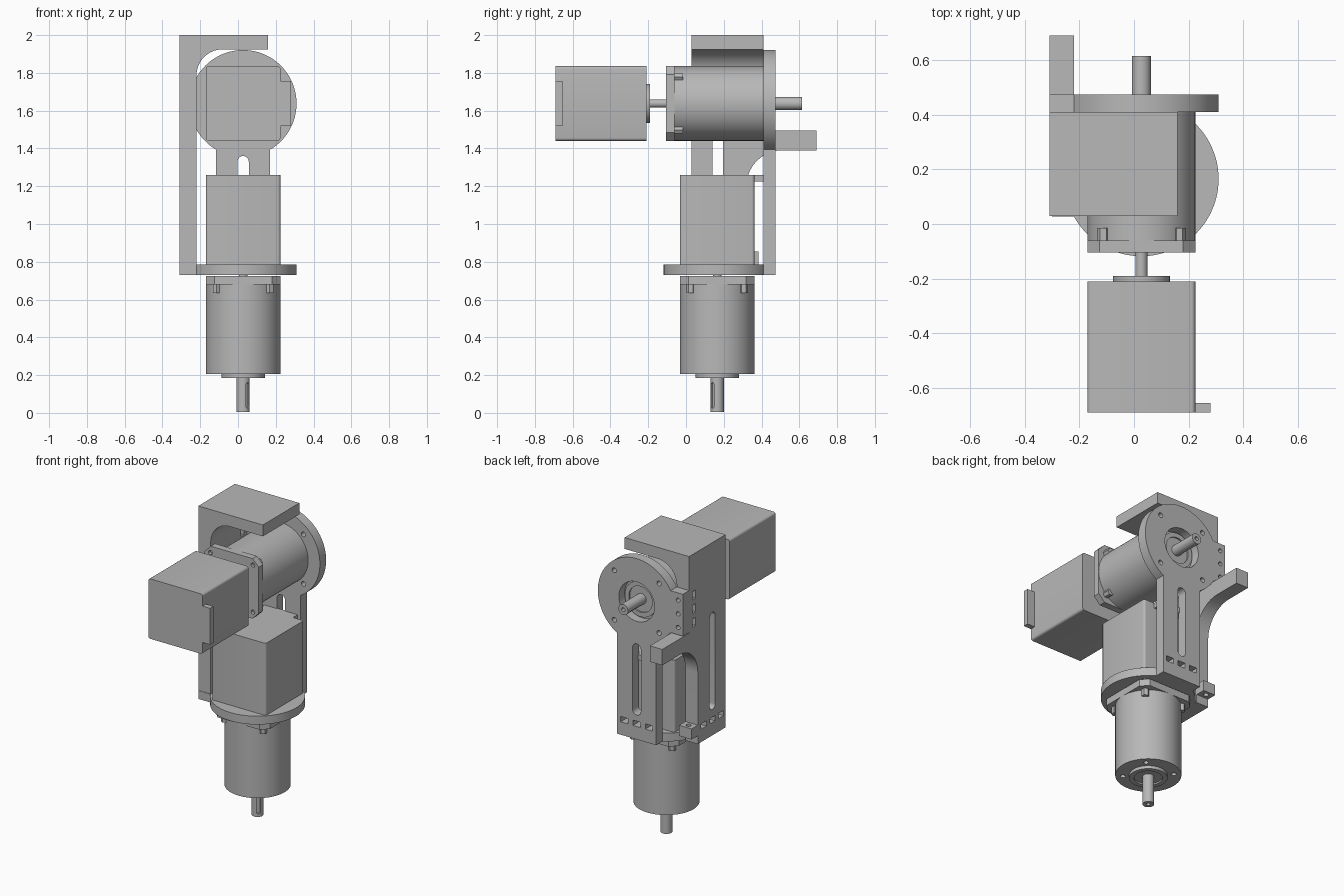
import bpy, bmesh
from math import cos, sin, radians, degrees, acos, asin
from mathutils import Vector

if "Cube" in bpy.data.objects:
    bpy.data.objects.remove(bpy.data.objects["Cube"])

# One plain grey for everything
GREY = (0.48, 0.48, 0.48, 1)
metal = bpy.data.materials.new("plain grey metal")
metal.use_nodes = True
metal.diffuse_color = GREY
metal.node_tree.nodes["Principled BSDF"].inputs["Base Color"].default_value = GREY


# 2D profiles
def arc(u, v, r, a0=0, a1=360, n=64):
    full = abs(a1 - a0) == 360
    steps = n if full else n + 1
    return [(u + r * cos(radians(a0 + (a1 - a0) * i / n)),
             v + r * sin(radians(a0 + (a1 - a0) * i / n))) for i in range(steps)]


def rect(u0, u1, v0, v1):
    return [(u0, v0), (u1, v0), (u1, v1), (u0, v1)]


def soft_square(h, r, n):
    c = h - r
    return [p for k, (su, sv) in enumerate([(1, 1), (-1, 1), (-1, -1), (1, -1)])
            for p in arc(su * c, sv * c, r, 90 * k, 90 * k + 90, n)]


def slot(u, v0, v1, r):
    return arc(u, v1 - r, r, 0, 180, 16) + arc(u, v0 + r, r, 180, 360, 16)


# Planes: profile (u, v) pushed along w
def xz(u, v, w): return Vector((u, w, v))
def yz(u, v, w): return Vector((w, u, v))
def xy(u, v, w): return Vector((u, v, w))


def solid(name, place, pieces):
    """pieces: list of (profile, w0, w1)"""
    bm = bmesh.new()
    for pts, w0, w1 in pieces:
        low = [bm.verts.new(place(u, v, w0)) for u, v in pts]
        high = [bm.verts.new(place(u, v, w1)) for u, v in pts]
        bm.faces.new(low)
        bm.faces.new(high[::-1])
        for i in range(len(pts)):
            j = (i + 1) % len(pts)
            bm.faces.new((low[i], high[i], high[j], low[j]))
    bmesh.ops.recalc_face_normals(bm, faces=bm.faces)
    mesh = bpy.data.meshes.new(name)
    bm.to_mesh(mesh)
    bm.free()
    mesh.materials.append(metal)
    ob = bpy.data.objects.new(name, mesh)
    bpy.context.collection.objects.link(ob)
    return ob


def activate(ob):
    bpy.ops.object.select_all(action='DESELECT')
    ob.select_set(True)
    bpy.context.view_layer.objects.active = ob


def part(name, place, pieces, cuts=()):
    ob = solid(name, place, pieces)
    for plane, shapes in cuts:
        cutter = solid(name + "_cutter", plane, shapes)
        cutter.hide_render = True
        mod = ob.modifiers.new("cut", 'BOOLEAN')
        mod.operation = 'DIFFERENCE'
        mod.solver = 'EXACT'
        mod.object = cutter
        activate(ob)
        bpy.ops.object.modifier_apply(modifier=mod.name)
        bpy.data.objects.remove(cutter)
    activate(ob)
    bpy.ops.object.shade_smooth_by_angle(angle=radians(30))
    return ob


def corners(d):
    return [(a, b) for a in (-d, d) for b in (-d, d)]


CX, CY, CZ = 0.027, 0.165, 1.638    # drive axes
HALF = 0.1975                       # drive half width
R = 0.283                           # mounting disc radius
TAB, NECK = 0.138, 0.1425           # half widths of tab and neck


# Motor and gearbox along w, cable side towards +u
def drive(label, place, motor_end):
    m0 = motor_end - 0.48
    part(label + "_motor", place, [(soft_square(HALF, 0.015, 4), m0, motor_end)])
    part(label + "_connector", place, [(rect(HALF - 0.01, 0.253, -0.12, 0.12), m0, m0 + 0.035)])
    part(label + "_motor_boss", place, [(arc(0, 0, 0.104), motor_end, motor_end + 0.02)])
    part(label + "_motor_shaft", place, [(arc(0, 0, 0.022, n=32), motor_end, 0.01)])
    part(label + "_gearbox_flange", place, [(soft_square(HALF, 0.045, 1), 0, 0.045)],
         [(place, [(arc(u, v, 0.014, n=16), -0.02, 0.02) for u, v in corners(0.155)])])
    part(label + "_flange_bolts", place,
         [(arc(u, v, 0.023, n=6), 0.04, 0.09) for u, v in corners(0.14)])
    part(label + "_gearbox", place, [(arc(0, 0, HALF, n=96), 0.045, 0.52)],
         [(place, [(arc(u, v, 0.016, n=16), 0.49, 0.55) for u, v in corners(0.108)])])
    part(label + "_gearbox_boss", place, [(arc(0, 0, 0.115), 0.51, 0.54)],
         [(place, [(arc(0, 0, 0.085), 0.53, 0.56)])])

    # Output shaft with keyway and centre hole
    def key(u, v, w):
        d = 0.5 ** 0.5
        return place((u - w) * d, (u + w) * d, v)
    part(label + "_output_shaft", place, [(arc(0, 0, 0.035, n=40), 0.52, 0.72)],
         [(key, [(slot(0, 0.565, 0.7, 0.012), 0.024, 0.06)]),
          (place, [(arc(0, 0, 0.013, n=16), 0.69, 0.75)])])


drive("upper", lambda u, v, w: Vector((CX + u, w - 0.105, CZ - v)), -0.105)
drive("lower", lambda u, v, w: Vector((CX + v, CY + u, 0.725 - w)), -0.055)

# Back plate: disc with side tab and long neck
tab_a = degrees(asin(TAB / R))
neck_a = degrees(acos(NECK / R))
outline = ([(CX + NECK, 0.73)] + arc(CX, CZ, R, -neck_a, 180 - tab_a, 80)
           + [(-0.31, CZ + TAB), (-0.31, CZ - TAB)]
           + arc(CX, CZ, R, 180 + tab_a, 180 + neck_a, 12) + [(CX - NECK, 0.73)])
holes = ([arc(CX, CZ, 0.13), slot(CX, 0.89, 1.36, 0.03)]
         + [arc(CX + u, CZ + v, 0.016, n=16) for u, v in corners(0.163)]
         + [arc(-0.275, CZ + k * 0.09, 0.014, n=16) for k in (-1, 0, 1)]
         + [rect(CX + k * 0.09 - 0.027, CX + k * 0.09 + 0.027, 0.815, 0.85) for k in (-1, 0, 1)])
part("back_plate", xz, [(outline, 0.41, 0.475)], [(xz, [(h, 0.38, 0.5) for h in holes])])

# Lower mounting disc with tab
outline = (arc(CX, CY, R, tab_a - 180, 180 - tab_a, 90)
           + [(-0.3, CY + TAB), (-0.3, CY - TAB)])
holes = [arc(CX, CY, 0.13)] + [arc(CX + u, CY + v, 0.016, n=16) for u, v in corners(0.163)]
part("lower_disc", xy, [(outline, 0.73, 0.785)], [(xy, [(h, 0.7, 0.82) for h in holes])])

# Side plate with curved arm
outline = ([(0.03, 0.73), (0.03, 2), (0.41, 2), (0.41, 1.495), (0.69, 1.495), (0.69, 1.39)]
           + arc(0.51, 1.2, 0.19, 90, 180, 20) + [(0.32, 0.73)])
holes = ([slot(0.168, 0.9, 1.54, 0.028)]
         + [rect(0.343, 0.377, CZ + k * 0.09 - 0.027, CZ + k * 0.09 + 0.027) for k in (-1, 0, 1)]
         + [rect(0.168 + k * 0.09 - 0.027, 0.168 + k * 0.09 + 0.027, 0.815, 0.85) for k in (-1, 0, 1)])
part("side_plate", yz, [(outline, -0.31, -0.22)], [(yz, [(h, -0.34, -0.19) for h in holes])])

# Foot block beside the lower disc
part("foot_block", yz, [(rect(0.31, 0.385, 0.785, 0.855), -0.31, -0.22)],
     [(xy, [(arc(-0.265, 0.352, 0.016, n=16), 0.75, 0.9)])])

# Top plate with rounded inner corner
outline = (arc(-0.08, 1.785, 0.14, 180, 90, 20)
           + [(0.16, 1.925), (0.16, 2), (-0.22, 2)])
part("top_plate", xz, [(outline, 0.03, 0.41)])
